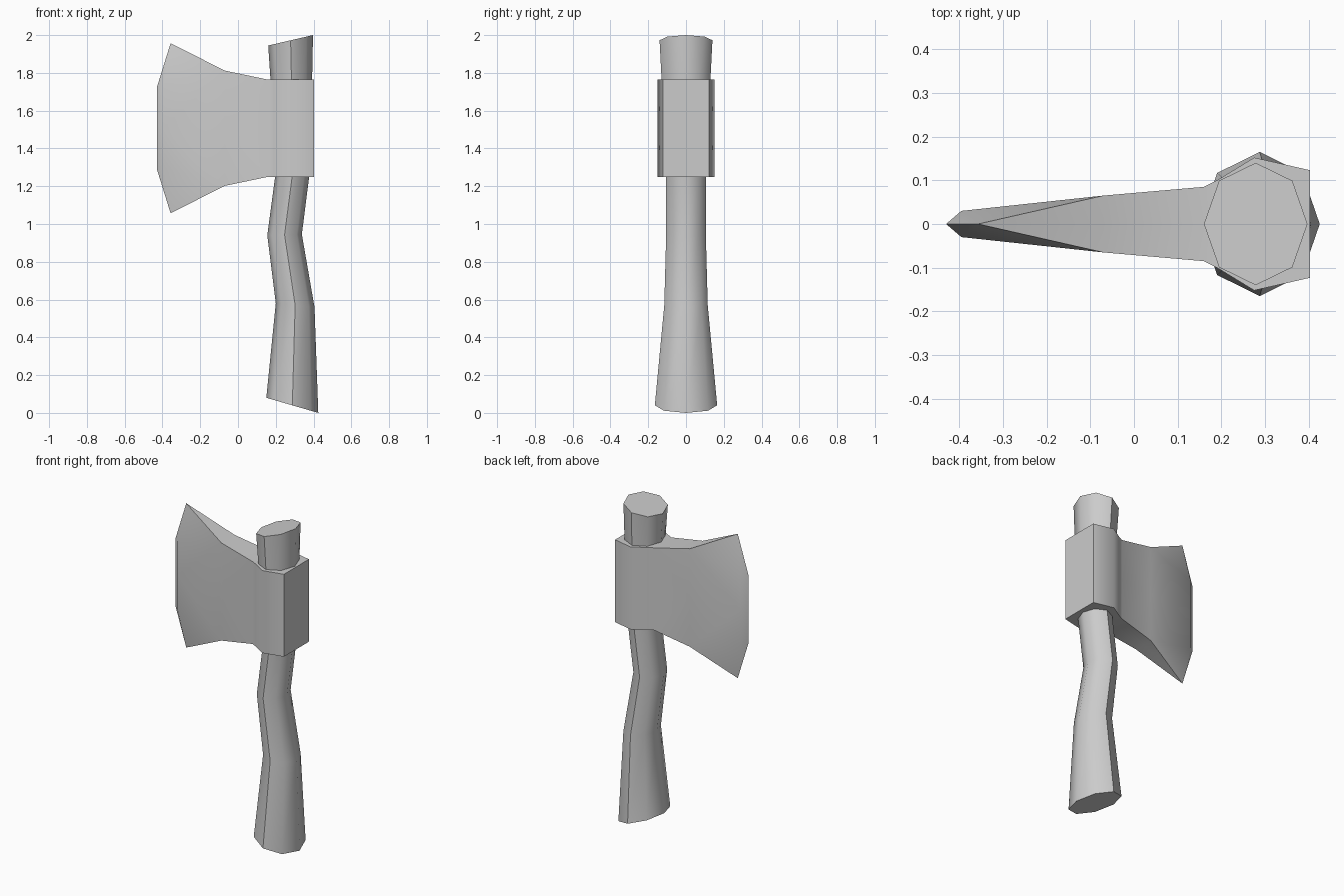
import bpy, bmesh, math

if "Cube" in bpy.data.objects:
    bpy.data.objects.remove(bpy.data.objects["Cube"])

def finish(name, bm, loc=(0, 0, 0)):
    bmesh.ops.remove_doubles(bm, verts=bm.verts, dist=1e-4)
    bmesh.ops.recalc_face_normals(bm, faces=bm.faces)
    me = bpy.data.meshes.new(name)
    bm.to_mesh(me)
    bm.free()
    ob = bpy.data.objects.new(name, me)
    ob.location = loc
    bpy.context.collection.objects.link(ob)
    bpy.ops.object.select_all(action='DESELECT')
    ob.select_set(True)
    bpy.context.view_layer.objects.active = ob
    bpy.ops.object.shade_smooth_by_angle(angle=math.radians(50))
    return ob

# Handle: octagonal rings as (left x, left z, right x, right z, half depth)
rings = [(0.15, 0.08, 0.425, 0.0, 0.165),
         (0.20, 0.58, 0.405, 0.56, 0.115),
         (0.155, 0.94, 0.338, 0.945, 0.105),
         (0.203, 1.30, 0.383, 1.30, 0.105),
         (0.16, 1.945, 0.397, 2.0, 0.14)]
bm = bmesh.new()
loops = []
for x0, z0, x1, z1, ry in rings:
    loop = []
    for i in range(8):
        a = math.tau * i / 8
        t = (1 + math.cos(a)) / 2
        loop.append(bm.verts.new((x0 + (x1 - x0) * t, ry * math.sin(a), z0 + (z1 - z0) * t)))
    loops.append(loop)
for lo, hi in zip(loops, loops[1:]):
    for i in range(8):
        j = (i + 1) % 8
        bm.faces.new((lo[i], lo[j], hi[j], hi[i]))
bm.faces.new(loops[0])
bm.faces.new(loops[-1])
finish("handle", bm)

# Axe head: one upper quarter (socket, neck, blade), reflected in y and z
H = 0.257
socket = [(0.403, 0, H), (0.403, 0.123, H), (0.275, 0.152, H), (0.19, 0.1, H), (0.16, 0.085, H)]
neck = (-0.07, 0.065, 0.305)
bevel = (-0.395, 0.03, 0.215)
edge = (-0.43, 0, 0.215)
tip = (-0.357, 0, 0.45)

def drop(p):
    return (p[0], p[1], 0)

def centre(p):
    return (p[0], 0, p[2])

outline = socket + [neck, bevel, edge]
quarter = [(a, b, drop(b), drop(a)) for a, b in zip(outline, outline[1:])]
quarter += [socket + [centre(socket[-1])],
            (socket[-1], neck, centre(neck), centre(socket[-1])),
            (neck, tip, centre(neck)),
            (neck, bevel, tip),
            (bevel, edge, tip)]
bm = bmesh.new()
for sy in (1, -1):
    for sz in (1, -1):
        for face in quarter:
            bm.faces.new([bm.verts.new((x, y * sy, z * sz)) for x, y, z in face])
finish("axe_head", bm, (0, 0, 1.507))
